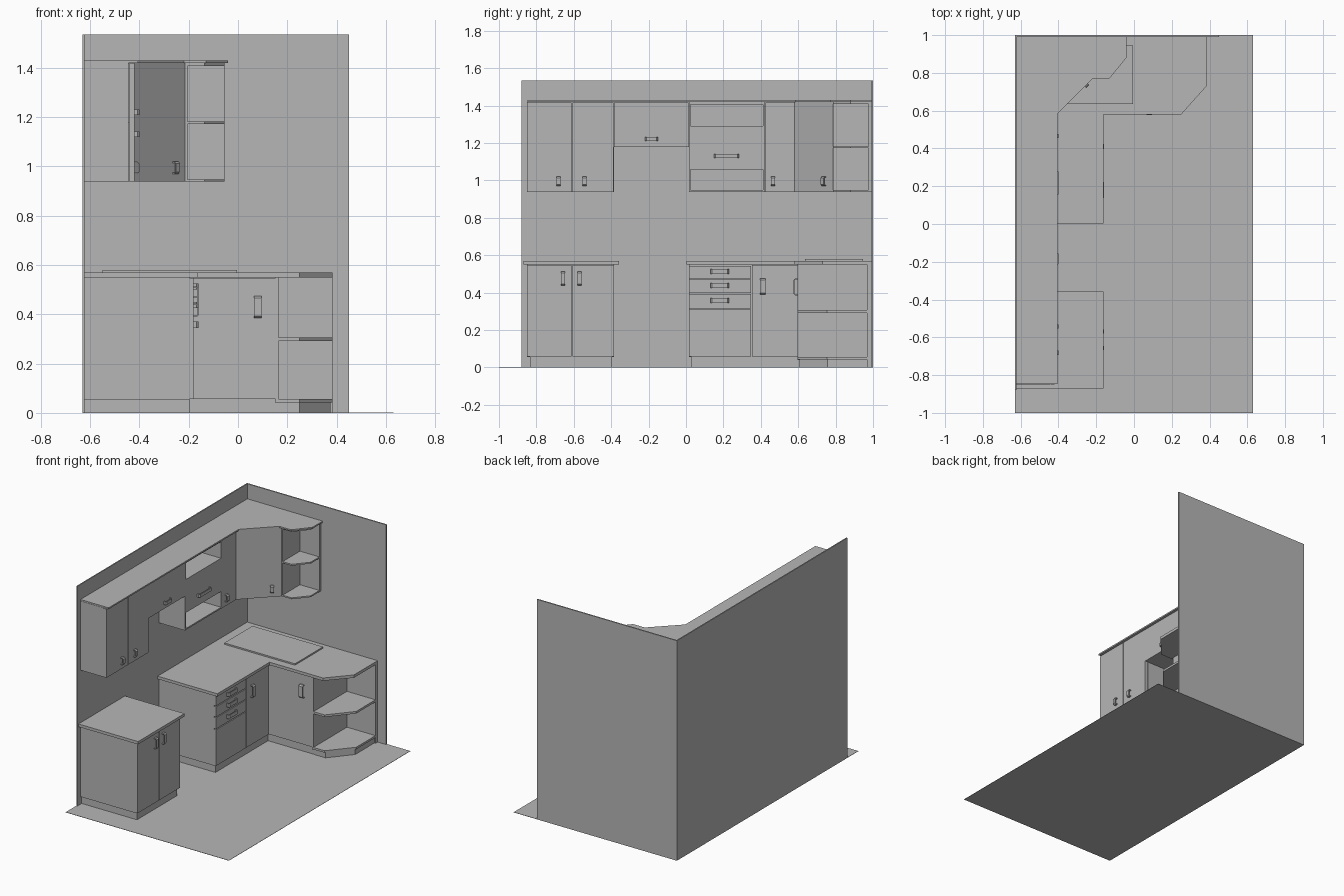
import bpy, bmesh, math
from mathutils import Vector

if "Cube" in bpy.data.objects:
    bpy.data.objects.remove(bpy.data.objects["Cube"])

grey = bpy.data.materials.new("plain grey")
grey.diffuse_color = (0.47, 0.47, 0.47, 1)
grey.use_nodes = True
grey.node_tree.nodes["Principled BSDF"].inputs["Base Color"].default_value = grey.diffuse_color


def extrude(name, pts, vec):
    """Solid made by pushing a flat outline along a vector."""
    bm = bmesh.new()
    face = bm.faces.new([bm.verts.new(p) for p in pts])
    new = bmesh.ops.extrude_face_region(bm, geom=[face])["geom"]
    bmesh.ops.translate(bm, vec=vec, verts=[v for v in new if isinstance(v, bmesh.types.BMVert)])
    bmesh.ops.recalc_face_normals(bm, faces=bm.faces)
    me = bpy.data.meshes.new(name)
    bm.to_mesh(me)
    bm.free()
    me.materials.append(grey)
    ob = bpy.data.objects.new(name, me)
    bpy.context.collection.objects.link(ob)
    return ob


def prism(name, pts, z0, z1):
    return extrude(name, [(x, y, z0) for x, y in pts], (0, 0, z1 - z0))


def box(name, x0, x1, y0, y1, z0, z1):
    return prism(name, [(x0, y0), (x1, y0), (x1, y1), (x0, y1)], z0, z1)


def handle(name, pos, angle, length, upright, width=0.022, depth=0.02, t=0.006):
    """Arched pull handle; angle is the heading of the door's outward normal."""
    n = Vector((math.cos(angle), math.sin(angle), 0))
    side = Vector((-n.y, n.x, 0))
    up = Vector((0, 0, 1))
    u, w = (up, side) if upright else (side, up)
    h = length / 2
    outline = [(-h, 0), (-h, depth * .6), (-h + .008, depth), (h - .008, depth), (h, depth * .6), (h, 0),
               (h - t, 0), (h - t, depth - t), (-h + t, depth - t), (-h + t, 0)]
    extrude(name, [Vector(pos) + u * a + n * b - w * width / 2 for a, b in outline], w * width)


# Room shell
box("floor", -0.63, 0.63, -1, 1, 0, 0.002)
box("left_wall", -0.63, -0.622, -0.88, 1, 0, 1.535)
box("back_wall", -0.63, 0.45, 0.991, 1, 0, 1.535)
WX, WY = -0.622, 0.991

# Separate base cabinet
box("island_worktop", WX, -0.162, -0.87, -0.358, 0.55, 0.57)
box("island_plinth", WX, -0.195, -0.835, -0.395, 0, 0.055)
box("island_carcass", WX, -0.196, -0.85, -0.385, 0.055, 0.55)
for i, (a, b) in enumerate([(-0.85, -0.612), (-0.608, -0.385)]):
    box(f"island_door_{i}", -0.196, -0.18, a, b, 0.057, 0.547)
for i, y in enumerate([-0.657, -0.57]):
    handle(f"island_handle_{i}", (-0.18, y, 0.475), 0, 0.075, True)

# L-shaped base run
prism("corner_worktop", [(WX, 0.003), (-0.162, 0.003), (-0.162, 0.58), (0.25, 0.58),
                         (0.384, 0.73), (0.384, WY), (WX, WY)], 0.55, 0.57)
prism("corner_plinth", [(WX, 0.03), (-0.195, 0.03), (-0.195, 0.61), (0.165, 0.61),
                        (0.165, WY), (WX, WY)], 0, 0.055)
prism("corner_carcass", [(WX, 0.015), (-0.196, 0.015), (-0.196, 0.612), (0.155, 0.612),
                         (0.155, WY), (WX, WY)], 0.055, 0.55)
box("hob_plate", -0.55, -0.005, 0.635, 0.945, 0.57, 0.58)
levels = [0.057, 0.315, 0.398, 0.475, 0.548]
for i, (a, b) in enumerate(zip(levels, levels[1:])):
    box(f"drawer_front_{i}", -0.196, -0.18, 0.015, 0.347, a, b - 0.006)
    if i:
        handle(f"drawer_handle_{i}", (-0.18, 0.18, (a + b) / 2 + 0.001), 0, 0.1, False, 0.025)
box("base_door_left", -0.196, -0.18, 0.352, 0.596, 0.057, 0.547)
handle("base_door_left_handle", (-0.18, 0.41, 0.432), 0, 0.085, True, 0.028)
box("base_door_right", -0.18, 0.152, 0.596, 0.612, 0.057, 0.547)
handle("base_door_right_handle", (0.08, 0.596, 0.43), -math.pi / 2, 0.09, True, 0.03)

# Open end shelves of the base run
box("base_shelf_side", 0.153, 0.164, 0.596, WY, 0.04, 0.55)
box("base_shelf_back", 0.164, 0.384, 0.967, WY, 0, 0.55)
shelf = [(0.164, 0.597), (0.25, 0.597), (0.384, 0.755), (0.384, 0.967), (0.164, 0.967)]
for i, (a, b) in enumerate([(0.042, 0.056), (0.291, 0.306)]):
    prism(f"base_shelf_{i}", shelf, a, b)
prism("base_shelf_plinth", [(0.164, 0.608), (0.25, 0.608), (0.375, 0.757), (0.375, 0.967),
                            (0.164, 0.967)], 0, 0.042)

# Wall cabinets
LO, HI, FX = 0.938, 1.42, -0.42
prism("wall_cabinet_top", [(WX, -0.848), (-0.405, -0.848), (-0.405, 0.585), (-0.22, 0.77),
                           (-0.13, 0.77), (-0.04, 0.88), (-0.04, WY), (WX, WY)], HI, 1.43)
box("wall_double_carcass", WX, -0.445, -0.85, -0.385, LO, HI)
box("wall_door_0", -0.442, FX, -0.85, -0.612, LO, HI - 0.003)
box("wall_door_1", -0.442, FX, -0.608, -0.387, LO, HI - 0.003)
box("hood_carcass", WX, -0.445, -0.385, 0.015, 1.177, HI)
box("hood_door", -0.445, FX, -0.385, 0.013, 1.177, HI - 0.003)
handle("hood_handle", (FX, -0.185, 1.22), 0, 0.07, False)

# Cabinet with an open niche above and below its flap
box("niche_side_left", WX, FX, 0.015, 0.025, LO, HI)
box("niche_side_right", WX, FX, 0.413, 0.423, LO, HI)
box("niche_back", WX, -0.614, 0.025, 0.413, LO, HI)
box("niche_bottom", WX, FX, 0.025, 0.413, LO, LO + 0.01)
box("niche_top", WX, FX, 0.025, 0.413, 1.405, HI)
box("niche_flap_cabinet", WX, FX, 0.025, 0.413, 1.058, 1.29)
handle("niche_handle", (FX, 0.217, 1.13), 0, 0.135, False)

box("wall_single_carcass", WX, -0.445, 0.423, 0.58, LO, HI)
box("wall_door_2", -0.445, FX, 0.424, 0.579, LO, HI - 0.003)
for i, y in enumerate([-0.682, -0.542, 0.466]):
    handle(f"wall_handle_{i}", (FX, y, 0.995), 0, 0.05, True)

# Diagonal corner wall cabinet
prism("wall_corner_cabinet", [(WX, 0.58), (FX, 0.58), (-0.215, 0.785), (-0.215, WY), (WX, WY)], LO, HI)
handle("wall_corner_handle", (-0.258, 0.742, 0.995), -math.pi / 4, 0.05, True)

# Open end shelves of the wall cabinets
box("wall_shelf_side", -0.215, -0.205, 0.785, WY, LO, HI)
box("wall_shelf_back", -0.205, -0.055, 0.976, WY, LO, HI)
shelf = [(-0.205, 0.785), (-0.135, 0.785), (-0.055, 0.88), (-0.055, 0.976), (-0.205, 0.976)]
for i, (a, b) in enumerate([(LO, 0.948), (1.172, 1.182), (1.408, HI)]):
    prism(f"wall_shelf_{i}", shelf, a, b)
